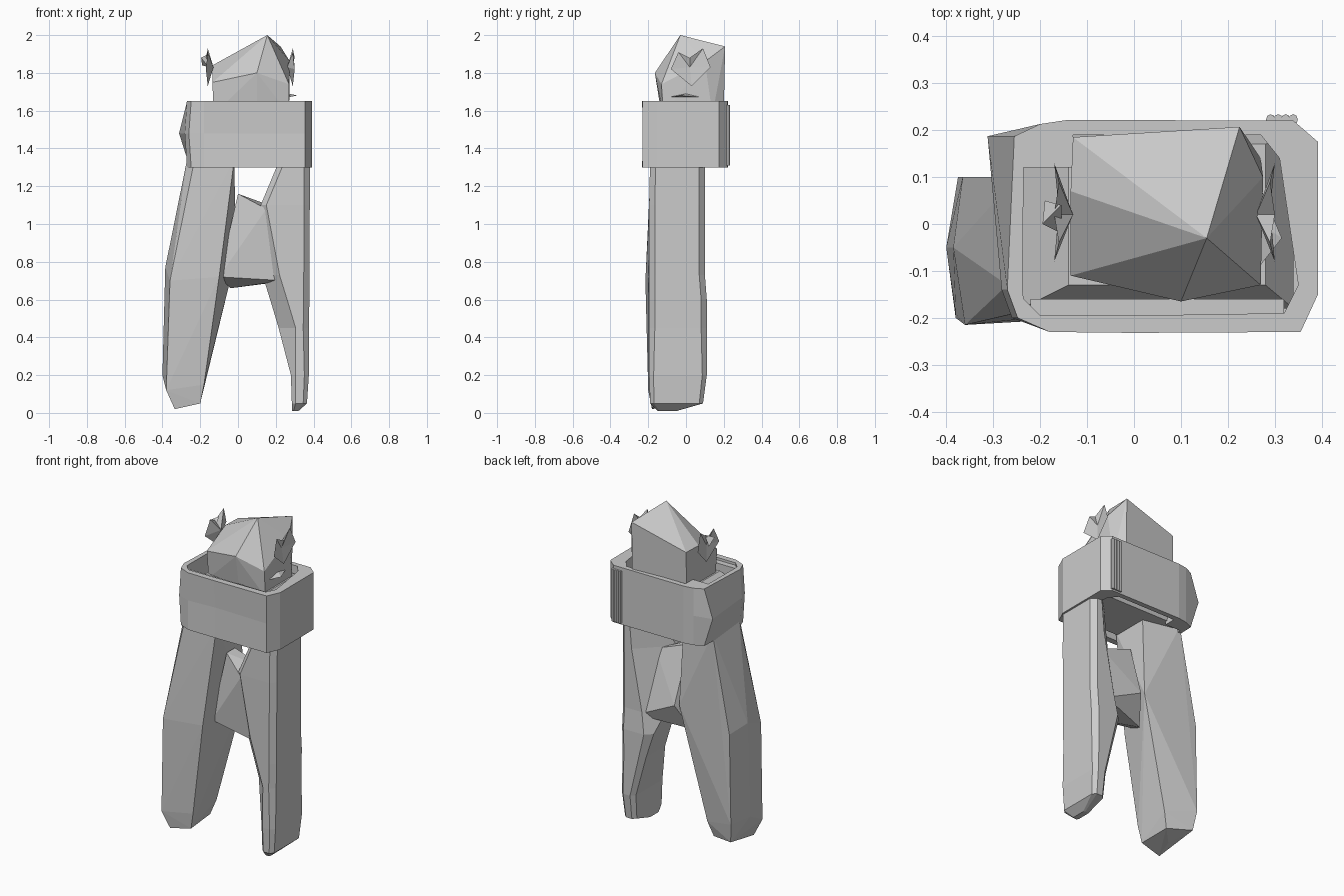
import bpy, bmesh
from math import cos, sin, tau

cube = bpy.data.objects.get("Cube")
if cube:
    bpy.data.objects.remove(cube, do_unlink=True)

grey = bpy.data.materials.new("light grey")
grey.use_nodes = True
grey.diffuse_color = (0.6, 0.6, 0.6, 1)
grey.node_tree.nodes["Principled BSDF"].inputs["Base Color"].default_value = grey.diffuse_color


def finish(name, bm):
    bmesh.ops.recalc_face_normals(bm, faces=bm.faces)
    mesh = bpy.data.meshes.new(name)
    bm.to_mesh(mesh)
    bm.free()
    mesh.materials.append(grey)
    obj = bpy.data.objects.new(name, mesh)
    bpy.context.collection.objects.link(obj)
    return obj


def hull(name, points):
    """Faceted convex block around a few corner points."""
    bm = bmesh.new()
    verts = [bm.verts.new(p) for p in points]
    result = bmesh.ops.convex_hull(bm, input=verts)
    loose = [v for v in result["geom_interior"] if isinstance(v, bmesh.types.BMVert)]
    bmesh.ops.delete(bm, geom=loose, context="VERTS")
    return finish(name, bm)


def skin(name, rings, closed=False):
    """Join rings of points with quads; cap the ends or close the loop."""
    bm = bmesh.new()
    loops = [[bm.verts.new(p) for p in ring] for ring in rings]
    pairs = list(zip(loops, loops[1:]))
    if closed:
        pairs.append((loops[-1], loops[0]))
    else:
        bm.faces.new(loops[0])
        bm.faces.new(loops[-1])
    n = len(loops[0])
    for a, b in pairs:
        for i in range(n):
            j = (i + 1) % n
            bm.faces.new((a[i], a[j], b[j], b[i]))
    return finish(name, bm)


def leg_section(z, x0, x1, y0, y1, front_cut, back_cut):
    """Chamfered rectangle with its own cuts on the two inner corners."""
    c = min(0.03, (x1 - x0) / 4)
    f, b = max(c, front_cut), max(c, back_cut)
    pts = [(x0 + f, y0), (x1 - c, y0), (x1, y0 + c), (x1, y1 - c),
           (x1 - c, y1), (x0 + b, y1), (x0, y1 - b), (x0, y0 + f)]
    return [(x, y, z) for x, y in pts]


# Legs
hull("right_leg", [
    (-.335, -.18, .02), (-.3, -.06, .04),
    (-.38, -.2, .12), (-.2, -.17, .05), (-.21, .03, .06), (-.36, .08, .08),
    (-.4, -.05, .2), (-.38, -.19, .2), (-.18, -.18, .15), (-.375, .1, .2), (-.18, .05, .15),
    (-.385, -.05, .77), (-.36, -.215, .7), (-.1, -.2, .72), (-.365, .1, .75),
    (-.15, .055, .45), (-.01, .08, .83),
    (-.27, -.13, 1.34), (-.23, -.185, 1.34), (-.02, -.18, 1.34),
    (-.25, .1, 1.34), (-.02, .05, 1.34)])
skin("left_leg", [leg_section(*s) for s in (
    (.01, .285, .32, -.15, -.05, 0, 0),
    (.05, .285, .365, -.19, .09, 0, 0),
    (.2, .28, .375, -.195, .11, .02, .02),
    (.45, .215, .375, -.195, .11, .09, .03),
    (.6, .17, .378, -.195, .11, .09, .04),
    (.73, .13, .378, -.195, .1, .09, .1),
    (1.1, .12, .38, -.195, .1, .02, .18),
    (1.34, .22, .38, -.19, .1, 0, .1))])

# Web joining the legs: slanted in front and behind, with an opening left above it
hull("leg_web", [
    (-.1, -.11, .72), (.13, -.11, .73), (.24, -.17, .7), (.15, -.185, 1.08), (0, -.11, 1.16),
    (-.04, 0, .66), (.02, .085, .82), (.27, .085, .7),
    (.22, -.02, 1.08), (0, -.03, 1.16)])

# Body inside the collar
hull("body", [(x, y, 1.32) for x in (-.22, .32) for y in (-.17, .13)]
     + [(x, y, 1.53) for x in (-.24, .34) for y in (-.18, .2)]
     + [(x, y, 1.61) for x in (-.14, .28) for y in (-.13, .17)])

# Collar: a thick ring, slightly dented in front, whose right side bulges at mid height
outer = [(-.27, -.14), (-.248, -.2), (-.18, -.23), (0, -.232), (.355, -.23), (.392, -.15),
         (.392, .175), (.34, .22), (-.14, .222), (-.2, .213), (-.255, .187)]
inner = [(-.238, -.14), (-.235, -.16), (-.2, -.195), (0, -.195), (.32, -.19), (.35, -.13),
         (.31, .14), (.27, .19), (-.13, .19), (-.13, .12), (-.235, .12)]
low, mid, top = 1.3, 1.48, 1.65
bulge = [(x - (.057 if y > 0 else .012) if x < -.24 else x,
          y + .012 if x == 0 else y, mid) for x, y in outer]
skin("collar", [
    [(x, y, low) for x, y in outer], bulge, [(x, y, top) for x, y in outer],
    [(x, y, top) for x, y in inner], [(x, y, low) for x, y in inner]], closed=True)
hull("collar_front_rail", [(x, y, z) for x in (-.22, .32) for y in (-.195, -.16)
                           for z in (1.5, 1.635)])

# Vertical ribs on the back of the collar
for i in range(4):
    cx = .291 + i * .016
    ring = [(cx + .01 * cos(k * tau / 8), .222 + .012 * sin(k * tau / 8)) for k in range(8)]
    skin(f"collar_rib_{i + 1}", [[(x, y, z) for x, y in ring] for z in (1.31, 1.63)])

# Head
hull("head", [
    (-.13, -.1, 1.58), (.1, -.13, 1.58), (.27, -.12, 1.58),
    (.27, .14, 1.58), (.225, .2, 1.58), (-.13, .18, 1.58),
    (-.135, -.11, 1.75), (.1, -.165, 1.8), (.27, -.13, 1.74), (.275, .1, 1.86),
    (.155, -.03, 2), (.225, .207, 1.94), (-.13, .185, 1.84), (-.135, .07, 1.84)])

# Ears: thin jagged stars with a dished middle
ear_rim = [(-.08, 1.82), (-.04, 1.91), (.02, 1.88), (.09, 1.93), (.13, 1.83), (.03, 1.73)]
for name, base, side in (("left_ear", .27, 1), ("right_ear", -.14, -1)):
    bm = bmesh.new()
    rim = [bm.verts.new((base + side * (.02 if i % 2 else .03), y, z))
           for i, (y, z) in enumerate(ear_rim)]
    for depth in (-.01, .012):
        hub = bm.verts.new((base + side * depth, .02, 1.83))
        for i, v in enumerate(rim):
            bm.faces.new((v, rim[(i + 1) % len(rim)], hub))
    finish(name, bm)
hull("right_ear_tip", [(-.195, 0, 1.88), (-.19, .05, 1.84), (-.155, .04, 1.9), (-.155, -.02, 1.83)])
hull("left_ear_tab", [(.26, -.1, 1.67), (.26, .1, 1.67), (.315, -.03, 1.68), (.27, 0, 1.69)])
